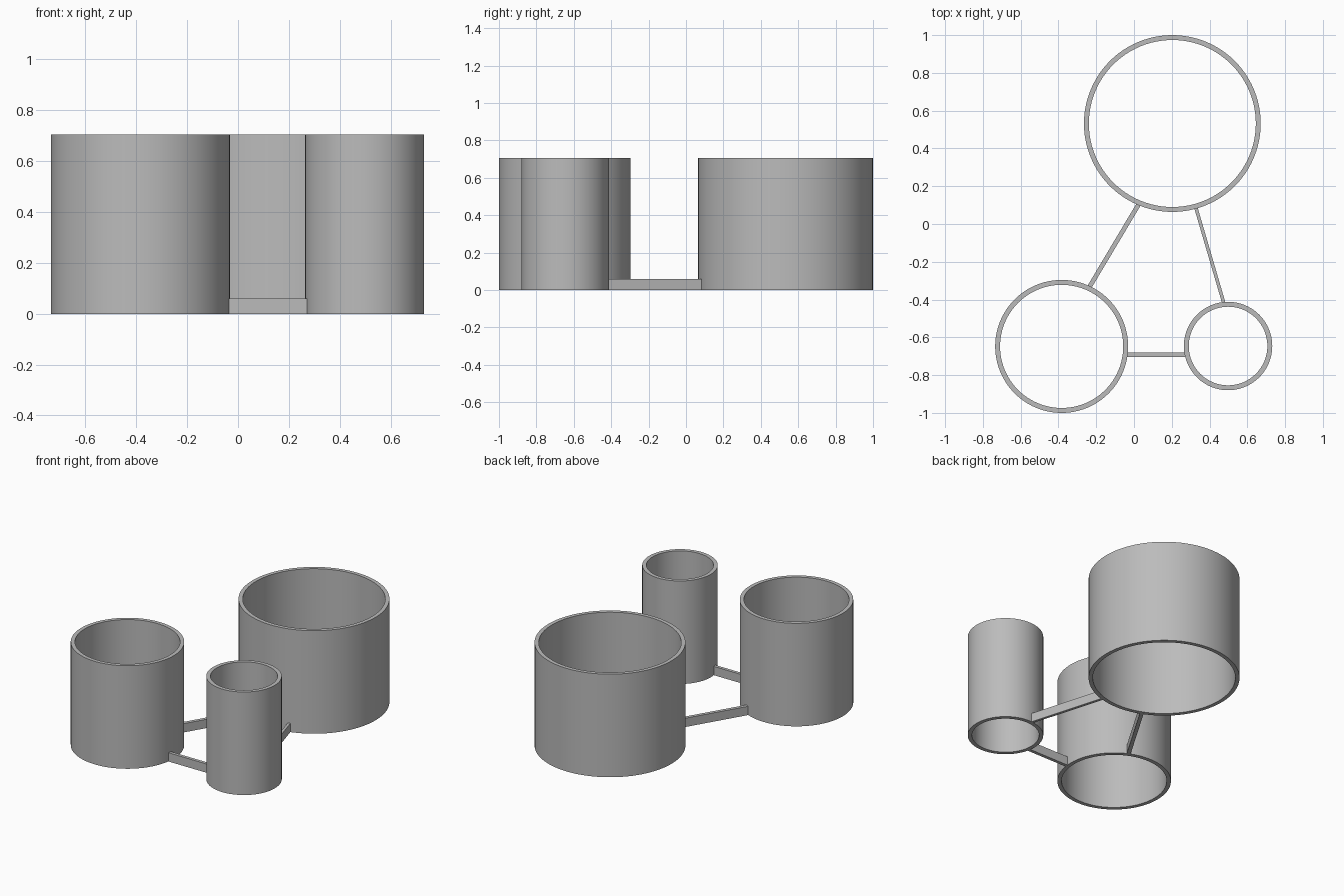
import bpy
import bmesh
import math
from mathutils import Vector

cube = bpy.data.objects.get("Cube")
if cube:
    bpy.data.objects.remove(cube, do_unlink=True)

HEIGHT = 0.705
WALL = 0.026
SEGMENTS = 96

grey = bpy.data.materials.new("plain grey")
grey.use_nodes = True
colour = (0.5, 0.5, 0.5, 1)
grey.diffuse_color = colour
grey.node_tree.nodes["Principled BSDF"].inputs["Base Color"].default_value = colour


def finish(name, bm):
    bmesh.ops.recalc_face_normals(bm, faces=bm.faces)
    mesh = bpy.data.meshes.new(name)
    bm.to_mesh(mesh)
    bm.free()
    mesh.materials.append(grey)
    obj = bpy.data.objects.new(name, mesh)
    bpy.context.collection.objects.link(obj)
    return obj


def tube(name, x, y, radius):
    """Open-ended cylinder: a wall section spun around the vertical axis."""
    bm = bmesh.new()
    inner = radius - WALL
    section = [(inner, 0), (radius, 0), (radius, HEIGHT), (inner, HEIGHT)]
    verts = [bm.verts.new((r, 0, z)) for r, z in section]
    edges = [bm.edges.new((verts[i], verts[i - 1])) for i in range(len(verts))]
    bmesh.ops.spin(bm, geom=verts + edges, cent=(0, 0, 0), axis=(0, 0, 1),
                   angle=math.tau, steps=SEGMENTS, use_merge=True)
    bmesh.ops.remove_doubles(bm, verts=bm.verts, dist=1e-5)
    obj = finish(name, bm)
    obj.location = (x, y, 0)
    bpy.ops.object.select_all(action="DESELECT")
    obj.select_set(True)
    bpy.context.view_layer.objects.active = obj
    bpy.ops.object.shade_smooth_by_angle(angle=math.radians(30))


def bar(name, start, end, width, height=0.06):
    """Flat strip on the ground between two points."""
    a, b = Vector(start), Vector(end)
    run = b - a
    bm = bmesh.new()
    bmesh.ops.create_cube(bm, size=1)
    bmesh.ops.scale(bm, vec=(run.length, width, height), verts=bm.verts)
    obj = finish(name, bm)
    middle = (a + b) / 2
    obj.location = (middle.x, middle.y, height / 2)
    obj.rotation_euler.z = math.atan2(run.y, run.x)


# Three open tubes
tube("large_tube", 0.203, 0.532, 0.468)
tube("medium_tube", -0.383, -0.648, 0.352)
tube("small_tube", 0.498, -0.646, 0.234)

# Low connecting bars, ends buried in the tube walls
bar("large_to_medium_bar", (0.024, 0.103), (-0.234, -0.33), 0.024)
bar("large_to_small_bar", (0.328, 0.085), (0.476, -0.42), 0.018)
bar("medium_to_small_bar", (-0.042, -0.692), (0.276, -0.692), 0.022)
